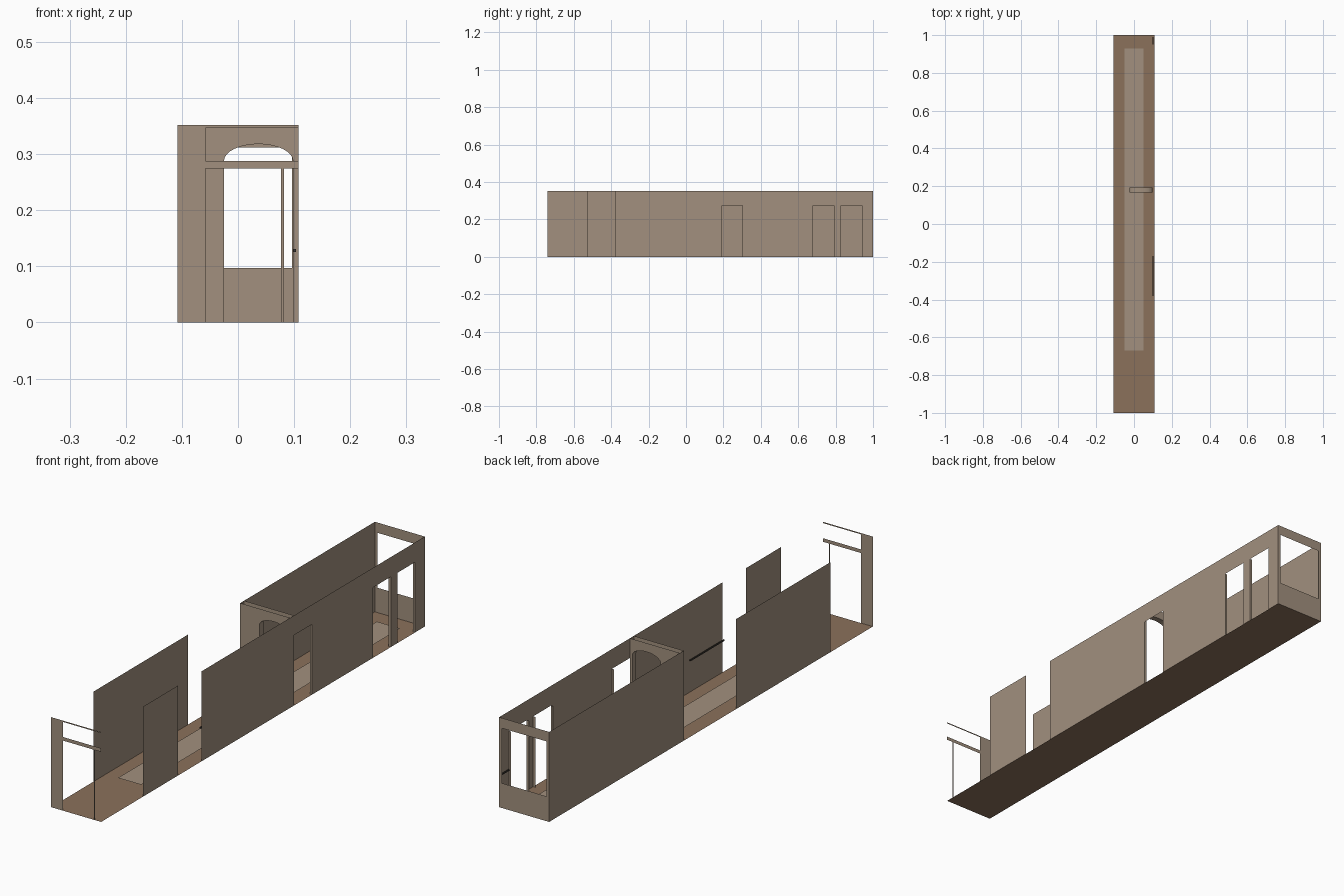
import bpy, bmesh, math

if "Cube" in bpy.data.objects:
    bpy.data.objects.remove(bpy.data.objects["Cube"])


def material(name, rgb):
    m = bpy.data.materials.new(name)
    m.use_nodes = True
    m.diffuse_color = (*rgb, 1)
    m.node_tree.nodes["Principled BSDF"].inputs["Base Color"].default_value = (*rgb, 1)
    return m


WALL = material("warm taupe", (0.36, 0.28, 0.21))
FLOOR = material("wood brown", (0.26, 0.165, 0.105))
RAIL = material("dark rail", (0.05, 0.042, 0.035))

W, H, DOOR = 0.108, 0.352, 0.275   # half width, wall height, door height


def sheet(name, axis, pos, polys, mat):
    """Thin flat panels at a fixed position along one axis."""
    bm = bmesh.new()
    for poly in polys:
        verts = []
        for u, v in poly:
            co = [u, v]
            co.insert("xyz".index(axis), pos)
            verts.append(bm.verts.new(co))
        bm.faces.new(verts)
    bmesh.ops.remove_doubles(bm, verts=bm.verts, dist=1e-5)
    bmesh.ops.triangulate(bm, faces=[f for f in bm.faces if len(f.verts) > 4])
    return finish(name, bm, mat)


def finish(name, bm, mat):
    mesh = bpy.data.meshes.new(name)
    bm.to_mesh(mesh)
    bm.free()
    mesh.materials.append(mat)
    ob = bpy.data.objects.new(name, mesh)
    bpy.context.collection.objects.link(ob)
    return ob


def rect(u0, u1, v0, v1):
    return [(u0, v0), (u1, v0), (u1, v1), (u0, v1)]


def box(name, x0, x1, y0, y1, z0, z1, mat):
    bm = bmesh.new()
    bmesh.ops.create_cube(bm, size=1)
    for v in bm.verts:
        v.co = [a if c < 0 else b for c, a, b in zip(v.co, (x0, y0, z0), (x1, y1, z1))]
    return finish(name, bm, mat)


# Floor and central runner
sheet("floor", "z", 0, [rect(-W, W, -1, 1)], FLOOR)
sheet("floor_runner", "z", 0.004, [rect(-0.05, 0.05, -0.67, 0.93)], WALL)

# Right side wall: two runs with a wide gap
for name, y0, y1 in (("rear_right_wall", 0.168, 1), ("front_right_wall", -0.74, -0.155)):
    sheet(name, "x", -W, [rect(y0, y1, 0, H)], WALL)

# Left side wall: front panel, then a long run pierced by doorways
sheet("front_left_wall", "x", W, [rect(-0.74, -0.525, 0, H)], WALL)
doors = [(0.192, 0.303), (0.68, 0.79), (0.83, 0.94)]
panels = [rect(-0.38, -0.145, 0, H)]
start = -0.145
for y0, y1 in doors:
    panels += [rect(start, y0, 0, H), rect(y0, y1, DOOR, H)]
    start = y1
panels.append(rect(start, 1, 0, H))
sheet("rear_left_wall", "x", W, panels, WALL)
for i, edges in enumerate(doors):
    for side, y in zip(("front", "rear"), edges):
        sheet(f"door_{i + 1}_{side}_jamb", "y", y, [rect(W - 0.009, W, 0, DOOR)], WALL)

# Front end frame
sheet("front_frame", "y", -1, [
    rect(-W, -0.058, 0, H),
    rect(-0.058, W, 0.274, 0.288),
    rect(-0.058, W, 0.347, H),
    rect(0.077, 0.082, 0, 0.274)], WALL)

# Rear end wall around its window
sheet("rear_wall", "y", 1, [
    rect(-W, W, 0, 0.097),
    rect(-W, -0.096, 0.097, 0.312),
    rect(0.096, W, 0.097, 0.312),
    rect(-W, W, 0.312, H)], WALL)

# Arched partition: two skins joined by the reveal of the opening
cx, a, spring, rise = 0.0365, 0.0615, 0.288, 0.03
arch = [(cx - a * math.cos(math.pi * i / 16), spring + rise * math.sin(math.pi * i / 16))
        for i in range(17)]
opening = [(cx - a, 0)] + arch + [(cx + a, 0)]
outline = [(-W, 0)] + opening + [(W, 0), (W, H), (-W, H)]
FRONT, BACK = 0.168, 0.192
sheet("partition_front", "y", FRONT, [outline], WALL)
sheet("partition_back", "y", BACK, [outline], WALL)
bm = bmesh.new()
rows = [[bm.verts.new((x, y, z)) for x, z in opening] for y in (FRONT, BACK)]
for i in range(len(opening) - 1):
    bm.faces.new((rows[0][i], rows[0][i + 1], rows[1][i + 1], rows[1][i]))
finish("partition_reveal", bm, WALL)

# Handrails inside the left wall
for name, y0, y1 in (("long_handrail", -0.38, -0.17), ("rear_handrail", 0.95, 0.99)):
    box(name, 0.099, 0.103, y0, y1, 0.126, 0.131, RAIL)
